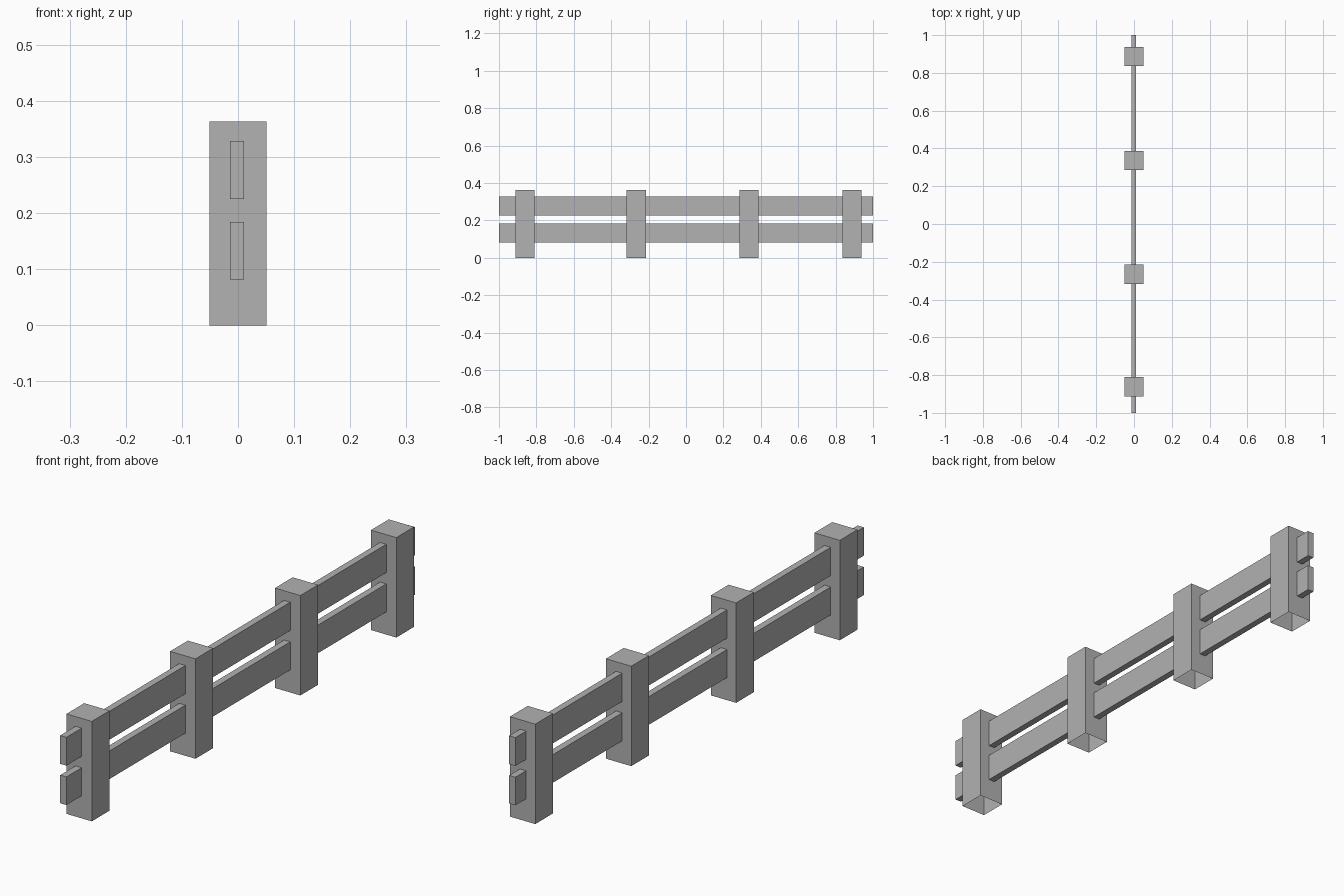
import bpy
import bmesh
from mathutils import Matrix, Vector

default = bpy.data.objects.get("Cube")
if default:
    bpy.data.objects.remove(default, do_unlink=True)

# Single flat grey
grey = bpy.data.materials.new("plain_grey")
grey.use_nodes = True
colour = (0.445, 0.445, 0.445, 1)
grey.diffuse_color = colour
grey.node_tree.nodes["Principled BSDF"].inputs["Base Color"].default_value = colour


def box(name, low, high, open_bottom=False):
    low, high = Vector(low), Vector(high)
    bm = bmesh.new()
    place = Matrix.Translation((low + high) / 2) @ Matrix.Diagonal((*(high - low), 1))
    bmesh.ops.create_cube(bm, size=1, matrix=place)
    if open_bottom:
        bm.normal_update()
        bottom = [f for f in bm.faces if f.normal.z < -0.5]
        bmesh.ops.delete(bm, geom=bottom, context="FACES_ONLY")
    mesh = bpy.data.meshes.new(name)
    bm.to_mesh(mesh)
    bm.free()
    mesh.materials.append(grey)
    obj = bpy.data.objects.new(name, mesh)
    bpy.context.collection.objects.link(obj)
    return obj


# Posts: hollow, open underneath, unevenly spaced
half = 0.051
for i, y in enumerate((-0.861, -0.266, 0.336, 0.887), 1):
    box(f"post_{i}", (-half, y - half, 0), (half, y + half, 0.363), open_bottom=True)

# Rails: run through every post, slightly off centre
for name, bottom, top in (("lower_rail", 0.082, 0.184), ("upper_rail", 0.225, 0.328)):
    box(name, (-0.0145, -1, bottom), (0.0105, 1, top))
